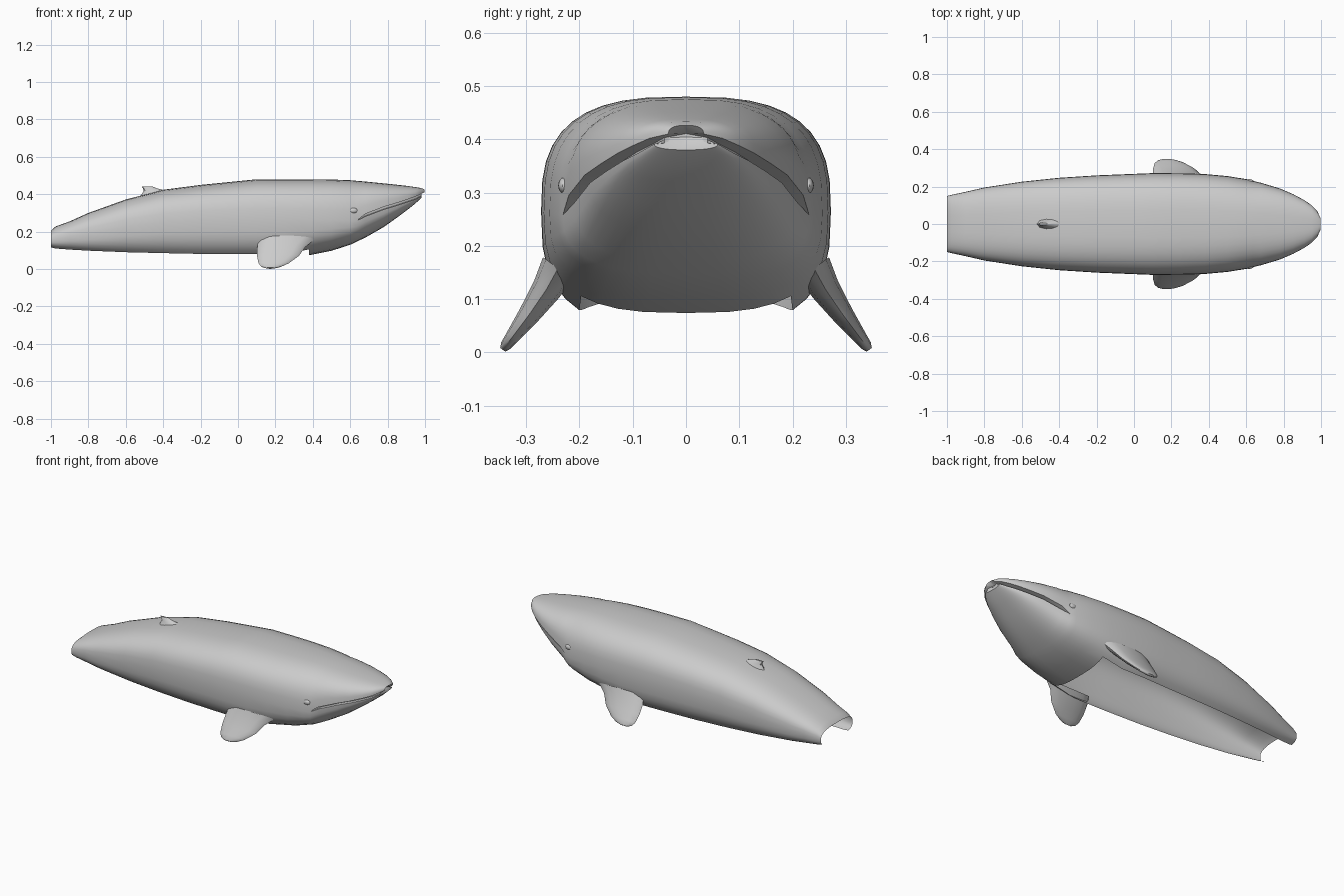
import bpy, bmesh, math
from mathutils import Vector

if "Cube" in bpy.data.objects:
    bpy.data.objects.remove(bpy.data.objects["Cube"])

# Body stations: x, half width, top z, widest/mouth z, bottom z
STATIONS = [
    (-1.0, .150, .205, .155, .108), (-.975, .156, .228, .16, .100), (-.9, .172, .255, .175, .09),
    (-.8, .195, .30, .19, .08), (-.6, .226, .372, .225, .063), (-.4, .247, .424, .25, .052),
    (-.2, .26, .45, .26, .045), (0, .268, .47, .265, .042), (.1, .272, .48, .265, .042),
    (.25, .271, .48, .265, .042), (.38, .267, .48, .262, .074), (.5, .256, .479, .26, .098),
    (.6, .24, .475, .258, .13), (.635, .231, .472, .258, .147), (.68, .22, .468, .295, .168),
    (.78, .19, .458, .333, .225), (.85, .160, .451, .354, .275), (.91, .128, .444, .374, .32),
    (.95, .10, .438, .388, .352), (.98, .068, .433, .402, .38), (.997, .033, .426, .410, .396),
]
OPEN_X = .38        # underside is open behind this station
UP, LOW = 10, 9     # segments of the upper and lower arcs


def arc(w, h, n, a):
    return w * max(math.cos(a), 0) ** (2 / n), h * math.sin(a) ** (2 / n)


def half_section(x, w, top, mid, bot):
    t = min(max((x - .4) / .6, 0), 1)
    pts = []
    for i in range(UP + 1):
        y, z = arc(w, top - mid, 2.85 - .2 * t, math.pi / 2 * (1 - i / UP))
        pts.append((x, y, mid + z))
    # mouth slit, folded inward on the head only, running right round the snout
    d = min(.035, w * .4) if x > .65 else 0
    deep = w * .99 if x > .99 else d
    back = .02 if x > .99 else 0
    gap = min(.014, (mid - bot) * .5) if d else 0
    pts.append((x - 1.5 * back, w - deep, mid + gap * .1))
    pts.append((x - 1.5 * back, w - deep, mid - gap * .8))
    for i in range(LOW + 1):
        y, z = arc(w - d * .3, mid - gap - bot, 2.9 - .6 * t, math.pi / 2 * i / LOW)
        pts.append((x - back, y, mid - gap - z))
    return pts


def finish(name, bm, mirror=True):
    bmesh.ops.remove_doubles(bm, verts=bm.verts, dist=.0003)
    bmesh.ops.recalc_face_normals(bm, faces=bm.faces)
    me = bpy.data.meshes.new(name)
    bm.to_mesh(me)
    bm.free()
    ob = bpy.data.objects.new(name, me)
    bpy.context.collection.objects.link(ob)
    if mirror:
        m = ob.modifiers.new("mirror", 'MIRROR')
        m.use_axis = (False, True, False)
    bpy.ops.object.select_all(action='DESELECT')
    ob.select_set(True)
    bpy.context.view_layer.objects.active = ob
    bpy.ops.object.shade_smooth_by_angle(angle=math.radians(35))
    return ob


def ring_loft(name, rings, mirror=True):
    bm = bmesh.new()
    vs = [[bm.verts.new(p) for p in r] for r in rings]
    n = len(vs[0])
    for a, b in zip(vs, vs[1:]):
        for i in range(n):
            bm.faces.new((a[i], a[(i + 1) % n], b[(i + 1) % n], b[i]))
    bm.faces.new(vs[-1])
    return finish(name, bm, mirror)


# Body shell with open belly and tail end
bm = bmesh.new()
rows = [[bm.verts.new(p) for p in half_section(*s)] for s in STATIONS]
belly_start = UP + 3 + 5
for a, b, s in zip(rows, rows[1:], STATIONS):
    for i in range(len(a) - 1):
        if s[0] < OPEN_X and i >= belly_start:
            continue
        bm.faces.new((a[i], a[i + 1], b[i + 1], b[i]))
# snout tip: upper lip and lower lip caps
bm.faces.new(rows[-1][:UP + 2])
bm.faces.new(rows[-1][UP + 2:])
loose = [v for v in bm.verts if not v.link_faces]
bmesh.ops.delete(bm, geom=loose, context='VERTS')
finish("body", bm)

# Flippers: rear x, front x, y, z, half thickness
rings = []
axis = Vector((0, .81, .585))
for x0, x1, y, z, th in [(.11, .41, .24, .158, .036), (.103, .36, .262, .118, .029),
                         (.102, .325, .295, .07, .021), (.11, .27, .325, .03, .014),
                         (.125, .23, .338, .013, .011), (.15, .195, .344, .005, .006)]:
    ring = []
    for k in range(14):
        a = 2 * math.pi * k / 14
        c = Vector(((x0 + x1) / 2 + (x1 - x0) / 2 * math.cos(a), y, z))
        ring.append(c + axis * th * math.sin(a))
    rings.append(ring)
ring_loft("flippers", rings)

# Small hooked dorsal fin: front x, rear x, z, half thickness
rings = []
for xf, xr, z, th in [(-.30, -.52, .392, .04), (-.38, -.505, .418, .02),
                      (-.435, -.508, .432, .012), (-.455, -.515, .441, .005)]:
    rings.append([((xf + xr) / 2 + (xf - xr) / 2 * math.cos(2 * math.pi * k / 12),
                   th * math.sin(2 * math.pi * k / 12), z) for k in range(12)])
ring_loft("dorsal_fin", rings, mirror=False)

# Eyes
bm = bmesh.new()
bmesh.ops.create_uvsphere(bm, u_segments=14, v_segments=8, radius=1)
for v in bm.verts:
    v.co = Vector((.615 + v.co.x * .024, .229 + v.co.y * .011, .313 + v.co.z * .015))
finish("eyes", bm)
